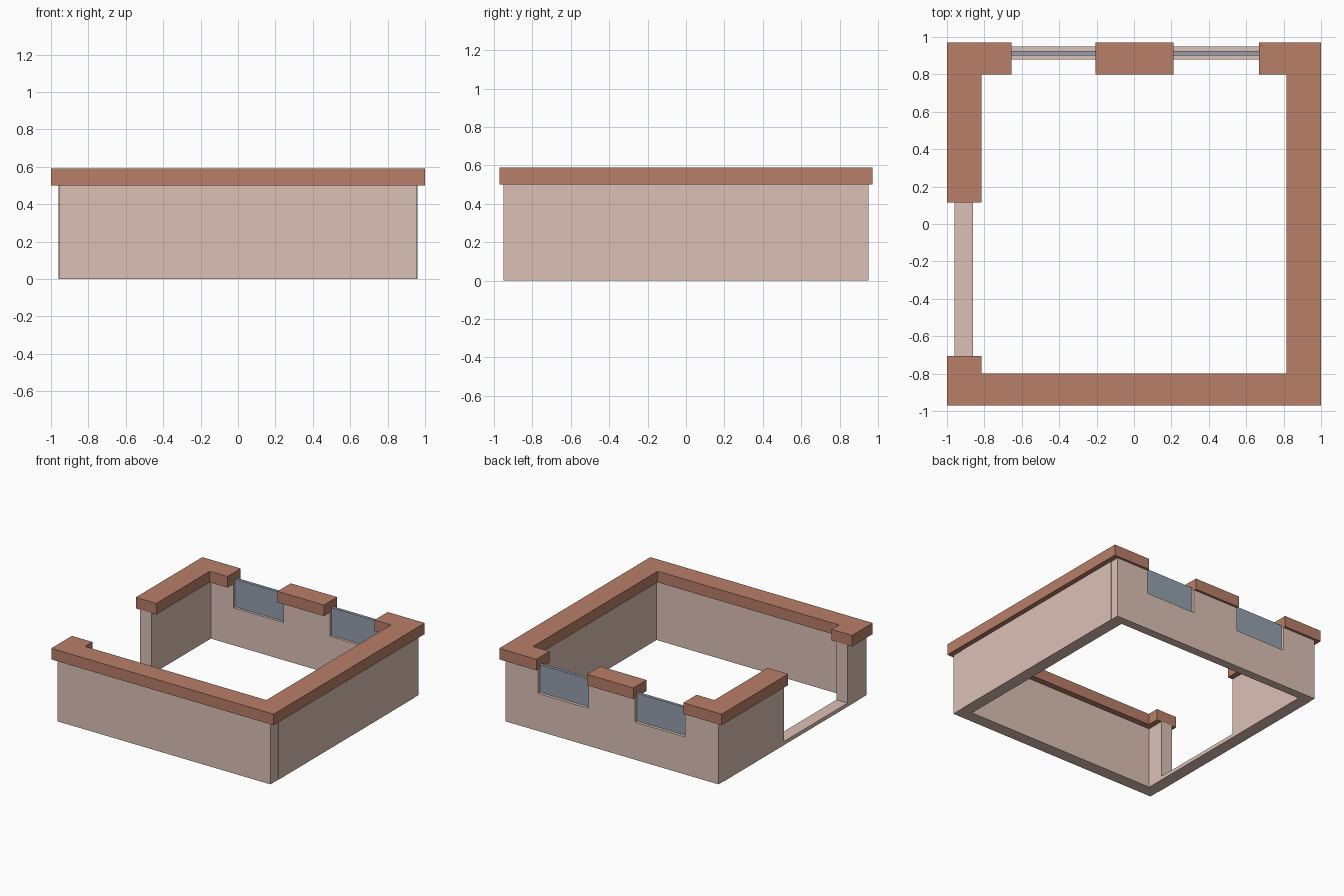
import bpy, bmesh

if "Cube" in bpy.data.objects:
    bpy.data.objects.remove(bpy.data.objects["Cube"])


def material(name, rgb):
    m = bpy.data.materials.new(name)
    m.diffuse_color = (*rgb, 1)
    m.use_nodes = True
    m.node_tree.nodes["Principled BSDF"].inputs["Base Color"].default_value = m.diffuse_color
    return m


PLASTER = material("plaster", (0.72, 0.53, 0.47))
BRICK = material("brick", (0.48, 0.21, 0.14))
GLASS = material("glass", (0.30, 0.35, 0.43))


def prism(name, outline, z0, z1, mat):
    """Extrude a flat outline from z0 to z1."""
    bm = bmesh.new()
    face = bm.faces.new([bm.verts.new((x, y, z0)) for x, y in outline])
    top = bmesh.ops.extrude_face_region(bm, geom=[face])["geom"]
    bmesh.ops.translate(bm, vec=(0, 0, z1 - z0),
                        verts=[v for v in top if isinstance(v, bmesh.types.BMVert)])
    bmesh.ops.recalc_face_normals(bm, faces=bm.faces)
    me = bpy.data.meshes.new(name)
    bm.to_mesh(me)
    bm.free()
    me.materials.append(mat)
    ob = bpy.data.objects.new(name, me)
    bpy.context.collection.objects.link(ob)
    return ob


def box(name, x0, x1, y0, y1, z0, z1, mat):
    return prism(name, [(x0, y0), (x1, y0), (x1, y1), (x0, y1)], z0, z1, mat)


def wall_profile(name, pts, axis, a, b, mat):
    """Upright wall: (along, z) profile given thickness a..b across the wall."""
    ob = prism(name, pts, a, b, mat)
    for v in ob.data.vertices:
        u, z, t = v.co
        v.co = (u, t, z) if axis == "x" else (t, u, z)
    bm = bmesh.new()
    bm.from_mesh(ob.data)
    bmesh.ops.recalc_face_normals(bm, faces=bm.faces)
    bm.to_mesh(ob.data)
    bm.free()
    return ob


H, TOP = 0.5, 0.59                      # wall top, coping top
DOOR = (-0.705, 0.115)                  # doorway along y
WINDOWS = [(-0.655, -0.205), (0.212, 0.667)]
SILL = 0.305

# plain walls
box("front_wall", -0.957, 0.957, -0.95, -0.85, 0, H, PLASTER)
box("right_wall", 0.86, 0.96, -0.85, 0.88, 0, H, PLASTER)

# back wall with two window notches
pts = [(-0.957, 0), (0.957, 0), (0.957, H)]
for a, b in reversed(WINDOWS):
    pts += [(b, H), (b, SILL), (a, SILL), (a, H)]
wall_profile("back_wall", pts + [(-0.957, H)], "x", 0.88, 0.95, PLASTER)

# left wall with doorway and low threshold
d0, d1 = DOOR
wall_profile("left_wall", [(-0.85, 0), (0.88, 0), (0.88, H), (d1, H), (d1, 0.03),
                           (d0, 0.03), (d0, H), (-0.85, H)], "y", -0.96, -0.86, PLASTER)

# window panes
for i, (a, b) in enumerate(WINDOWS):
    box(f"window_pane_{i + 1}", a, b, 0.90, 0.925, SILL, 0.53, GLASS)

# coping, broken at the doorway and windows
X, Y, xi, yi = 1.0, 0.97, 0.815, 0.80
(w0, w1), (w2, w3) = WINDOWS
prism("main_coping", [(-X, -Y), (X, -Y), (X, Y), (w3, Y), (w3, yi), (xi, yi),
                      (xi, -yi), (-xi, -yi), (-xi, d0), (-X, d0)], H, TOP, BRICK)
prism("corner_coping", [(-X, d1), (-xi, d1), (-xi, yi), (w0, yi), (w0, Y), (-X, Y)],
      H, TOP, BRICK)
box("middle_coping", w1, w2, yi, Y, H, TOP, BRICK)
